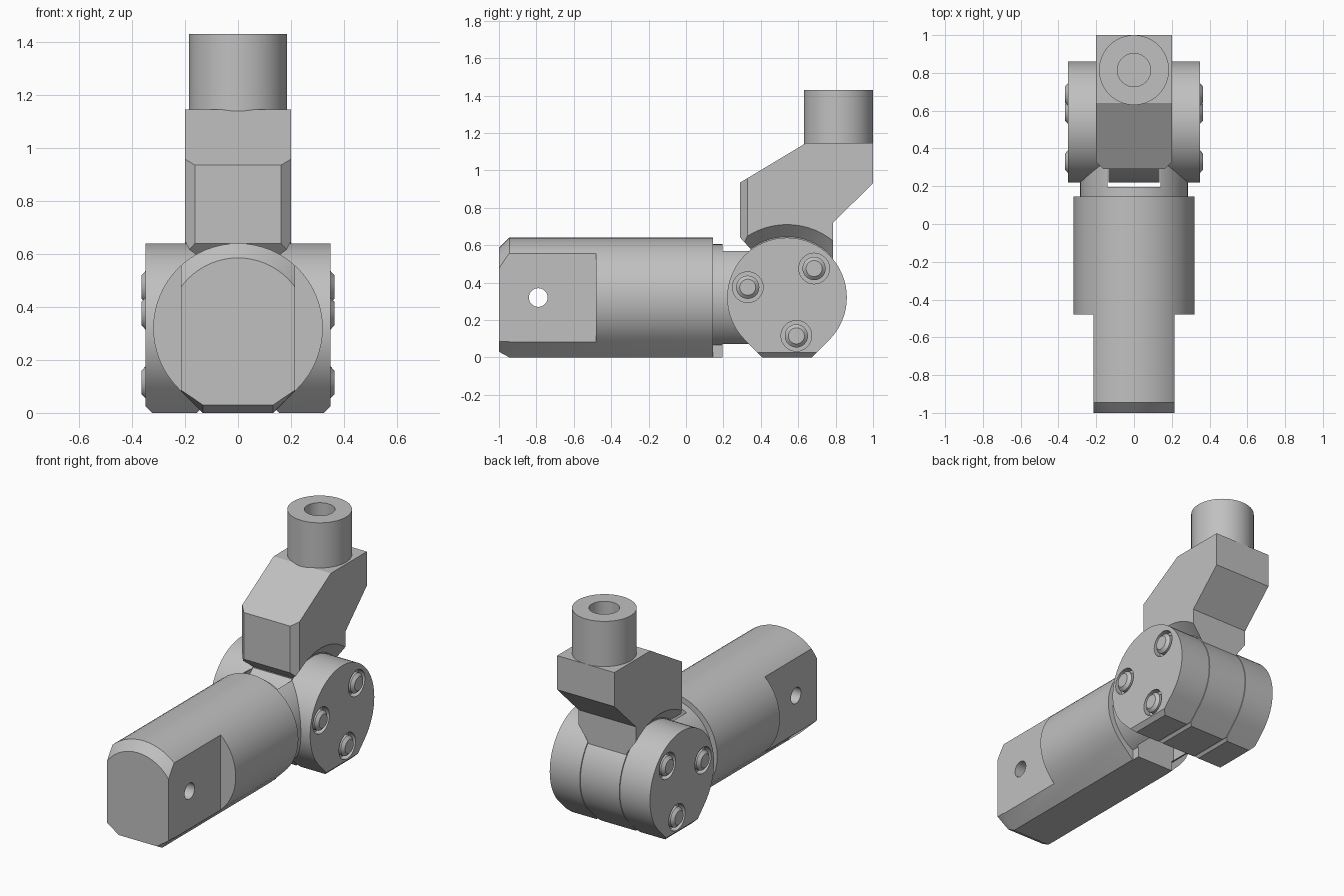
import bpy, bmesh, math
from mathutils import Vector

old = bpy.data.objects.get("Cube")
if old:
    bpy.data.objects.remove(old, do_unlink=True)

metal = bpy.data.materials.new("grey metal")
metal.use_nodes = True
GREY = (0.53, 0.53, 0.53, 1)
metal.diffuse_color = GREY
metal.node_tree.nodes["Principled BSDF"].inputs["Base Color"].default_value = GREY

R = 0.32            # radius of body and hinge, also the axis height
HINGE_Y = 0.54
parts, cutters = [], []


def loft(name, rings, helper=False, planes=()):
    """Skin matching closed rings, cap the ends, then trim with planes."""
    bm = bmesh.new()
    rows = [[bm.verts.new(p) for p in ring] for ring in rings]
    n = len(rows[0])
    for a, b in zip(rows, rows[1:]):
        for i in range(n):
            j = (i + 1) % n
            bm.faces.new((a[i], a[j], b[j], b[i]))
    bm.faces.new(rows[0])
    bm.faces.new(rows[-1])
    for point, normal in planes:
        geom = bm.verts[:] + bm.edges[:] + bm.faces[:]
        cut = bmesh.ops.bisect_plane(bm, geom=geom, plane_co=point, plane_no=normal,
                                     clear_outer=True, dist=1e-5)
        edges = [e for e in cut["geom_cut"] if isinstance(e, bmesh.types.BMEdge)]
        bmesh.ops.contextual_create(bm, geom=edges)
    bmesh.ops.recalc_face_normals(bm, faces=bm.faces[:])
    mesh = bpy.data.meshes.new(name)
    bm.to_mesh(mesh)
    bm.free()
    mesh.materials.append(metal)
    obj = bpy.data.objects.new(name, mesh)
    bpy.context.collection.objects.link(obj)
    obj.hide_render = helper
    (cutters if helper else parts).append(obj)
    return obj


def turned(name, axis, centre, stations, n=48, helper=False):
    """Round part along an axis; stations are (position, radius)."""
    k = "xyz".index(axis)
    rings = []
    for pos, r in stations:
        ring = []
        for i in range(n):
            t = 2 * math.pi * i / n
            p = Vector(centre)
            p[k] = pos
            p[(k + 1) % 3] += r * math.cos(t)
            p[(k + 2) % 3] += r * math.sin(t)
            ring.append(p)
        rings.append(ring)
    return loft(name, rings, helper)


def box(name, lo, hi):
    ring = [(lo[0], lo[1]), (hi[0], lo[1]), (hi[0], hi[1]), (lo[0], hi[1])]
    return loft(name, [[(x, y, z) for x, y in ring] for z in (lo[2], hi[2])], True)


def cut(obj, *tools):
    bpy.context.view_layer.objects.active = obj
    for tool in tools:
        mod = obj.modifiers.new("cut", "BOOLEAN")
        mod.operation, mod.solver, mod.object = "DIFFERENCE", "EXACT", tool
        bpy.ops.object.modifier_apply(modifier=mod.name)


def flat_foot_circle():
    """Circle whose underside is squared off by three tangent flats."""
    pts = []
    for i in range(49):
        t = math.radians(-45 + 270 * i / 48)
        pts.append((R * math.cos(t), R + R * math.sin(t)))
    k = R * math.tan(math.pi / 8)
    return pts + [(-k, 0), (k, 0)]


outline = flat_foot_circle()

# Main barrel with a chamfered front end
nose = []
for u, z in outline:
    s = 0.265 / R if z > R else 1
    nose.append((u * s, -1, max(R + (z - R) * s, 0.03)))
barrel = loft("barrel", [nose] + [[(u, y, z) for u, z in outline] for y in (-0.945, 0.145)])
for s in (1, -1):
    xs = sorted((s * 0.215, s * 0.5))
    cut(barrel, box("flat_cutter", (xs[0], -1.2, -0.2), (xs[1], -0.48, 0.9)))
cut(barrel, turned("pin_hole_cutter", "x", (0, -0.79, R), [(-0.5, 0.05), (0.5, 0.05)], 32, True))

# Slotted neck joining the barrel to the hinge cheeks
neck = turned("fork_neck", "y", (0, 0, R), [(0.1, 0.285), (0.5, 0.285)], 64)
cut(neck, box("slot_cutter", (-0.14, 0.195, -0.2), (0.14, 0.8, 0.9)))
foot = box("neck_foot", (-0.13, 0.1, 0), (0.13, 0.195, 0.3))
foot.hide_render = False
cutters.remove(foot)
parts.append(foot)


def hinge_disc(name, x0, x1, chamfer0, chamfer1):
    planes = [((x0, 0, chamfer0), (-1, 0, -1)), ((x1, 0, chamfer1), (1, 0, -1))]
    rings = [[(x, HINGE_Y + u, z) for u, z in outline] for x in (x0, x1)]
    return loft(name, rings, planes=planes)


# Hinge: central knuckle and two cheeks with recessed bolts
hinge_disc("knuckle", -0.136, 0.136, 0.015, 0.015)
BOLTS = [(0.33, 0.375), (0.685, 0.475), (0.59, 0.115)]
for side, s in (("left", 1), ("right", -1)):
    if s > 0:
        cheek = hinge_disc(side + "_cheek", 0.14, 0.35, 0.015, 0.025)
    else:
        cheek = hinge_disc(side + "_cheek", -0.35, -0.14, 0.025, 0.015)
    for y, z in BOLTS:
        cut(cheek, turned("recess_cutter", "x", (0, y, z),
                          [(s * 0.31, 0.082), (s * 0.4, 0.082)], 32, True))
        turned(side + "_bolt", "x", (0, y, z),
               [(s * 0.3, 0.062), (s * 0.348, 0.062), (s * 0.365, 0.043)], 32)

# Cranked arm, its front edges trimmed, relieved around the cheeks
side_view = [(0.29, 0.64), (0.29, 0.935), (0.64, 1.145), (1, 1.145), (1, 0.93),
             (0.785, 0.72), (0.785, 0.35), (0.345, 0.35), (0.345, 0.58)]
arm = loft("cranked_arm", [[(x, y, z) for y, z in side_view] for x in (-0.2, 0.2)],
           planes=[((s * 0.2, 0.328, 0), (s, -1, 0)) for s in (1, -1)])
for s in (1, -1):
    cut(arm, turned("relief_cutter", "x", (0, HINGE_Y, R),
                    [(s * 0.134, 0.325), (s * 0.22, 0.41)], 64, True))

# Upright socket with a blind bore
post = turned("socket_post", "z", (0, 0.815, 0), [(1.12, 0.185), (1.43, 0.185)], 64)
cut(post, turned("bore_cutter", "z", (0, 0.815, 0), [(1.17, 0.088), (1.6, 0.088)], 40, True))

# Remove helpers and shade
for tool in cutters:
    bpy.data.objects.remove(tool, do_unlink=True)
bpy.ops.object.select_all(action="DESELECT")
for obj in parts:
    obj.select_set(True)
bpy.context.view_layer.objects.active = parts[0]
bpy.ops.object.shade_smooth_by_angle(angle=math.radians(25))
